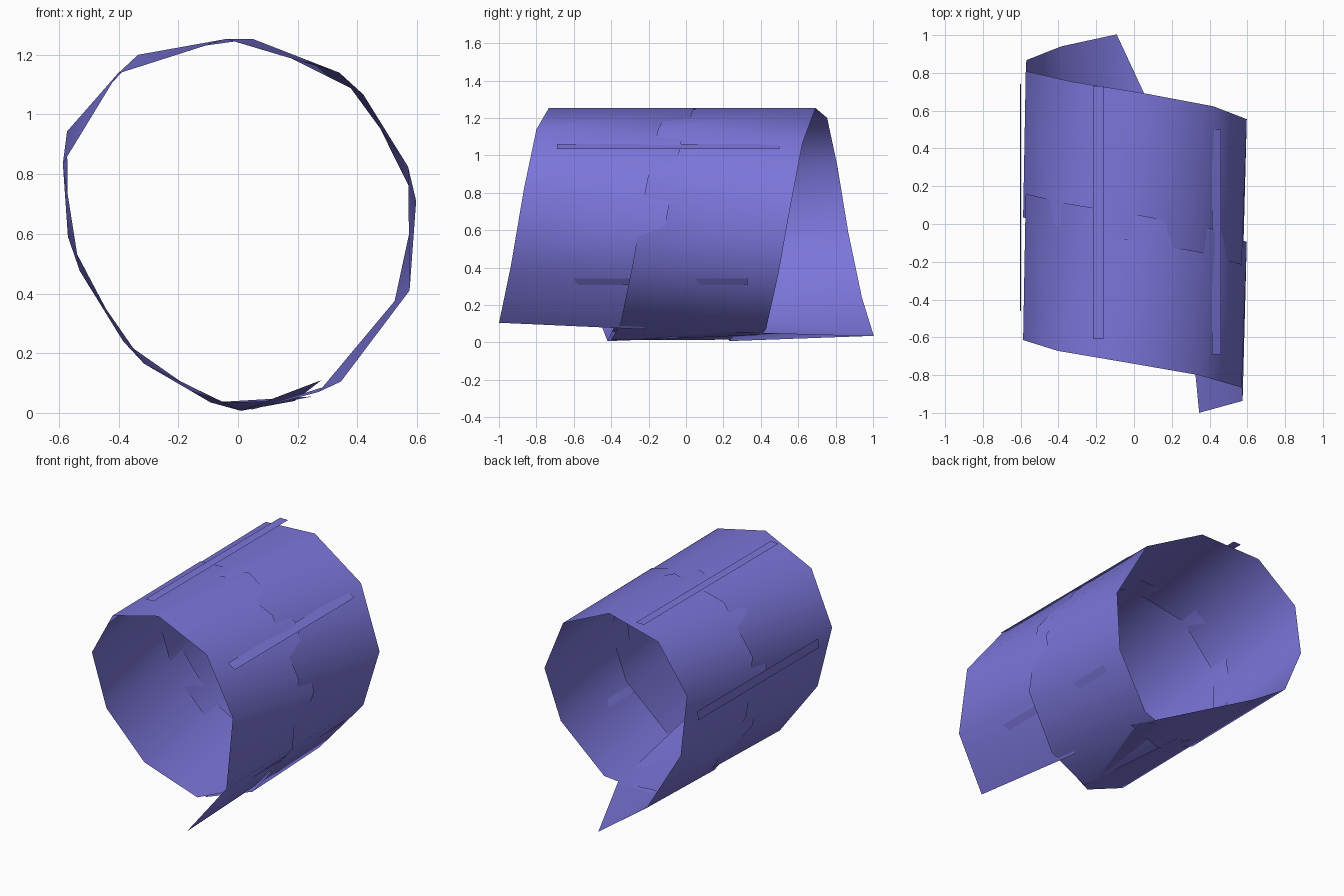
import bpy, bmesh
from math import sin, cos, atan2, degrees, radians

if "Cube" in bpy.data.objects:
    bpy.data.objects.remove(bpy.data.objects["Cube"])

CZ = 0.63          # axis height
PITCH = 0.00177    # rise along y per degree of winding
BAND = 0.78        # width of each wound band

violet = bpy.data.materials.new("violet blue")
violet.diffuse_color = (0.20, 0.18, 0.70, 1)
violet.use_nodes = True
violet.node_tree.nodes["Principled BSDF"].inputs["Base Color"].default_value = violet.diffuse_color

# Ten-sided winding, slightly irregular: corners (x, z) of the front edge
# and of the back edge of each band
FRONT = [(.345, .105), (.575, .41), (.57, .825), (.34, 1.14), (-.04, 1.253),
         (-.403, 1.137), (-.587, .835), (-.53, .475), (-.315, .165), (.01, .007)]
BACK = [(.27, .07), (.525, .375), (.597, .71), (.42, 1.067), (.05, 1.253),
        (-.335, 1.2), (-.573, .943), (-.57, .59), (-.385, .24), (-.092, .035)]


def rows_for(front, back, y0, y1):
    """Pair the corners; y grows with the winding angle."""
    rows = []
    turn = {0: None, 1: None}
    for pair in zip(front, back):
        pts = []
        for k, (x, z) in enumerate(pair):
            deg = degrees(atan2(z - CZ, x))
            while turn[k] is not None and deg < turn[k] - 1:
                deg += 360
            turn[k] = deg
            base = (y0 + (deg + 57) * PITCH) if k == 0 else (y1 + (deg + 63) * PITCH)
            pts.append((x, base, z))
        rows.append(tuple(pts))
    return rows


def sheet(name, rows):
    """Open smooth sheet from pairs of (front point, back point)."""
    bm = bmesh.new()
    verts = [(bm.verts.new(p), bm.verts.new(q)) for p, q in rows]
    for (a, b), (c, d) in zip(verts, verts[1:]):
        f = bm.faces.new((a, c, d, b))
        f.smooth = True
    bmesh.ops.remove_doubles(bm, verts=bm.verts, dist=0.0001)
    bm.normal_update()
    # Faces look away from the tube axis
    for f in bm.faces:
        m = f.calc_center_median()
        if f.normal.x * m.x + f.normal.z * (m.z - CZ) < 0:
            f.normal_flip()
    me = bpy.data.meshes.new(name)
    bm.to_mesh(me)
    bm.free()
    me.materials.append(violet)
    ob = bpy.data.objects.new(name, me)
    bpy.context.collection.objects.link(ob)


# Front band: winds up from lower right, over the top and round underneath
sheet("front_band", rows_for(FRONT + [(.28, .11)], BACK + [(.19, .04)],
                             -1.0, 0.43 - BAND + 0.13))

# Back band: same winding, overlapping the first, starting underneath
# and ending in a slanted tip
sheet("back_band", rows_for([(.05, .012)] + FRONT + [(.25, .055)],
                            [(-.02, .015)] + BACK + [BACK[-1]],
                            -1.0 + 0.65, 0.43))


# Thin strips lying along the tube: x, z, tangent direction, y range
def strip(name, x, z, tangent, y0, y1, w=0.056):
    a = radians(tangent)
    dx, dz = cos(a) * w / 2, sin(a) * w / 2
    sheet(name, [((x - dx, y0, z - dz), (x - dx, y1, z - dz)),
                 ((x + dx, y0, z + dz), (x + dx, y1, z + dz))])


strip("top_strip", -0.19, 1.267, 0, -0.61, 0.73)
strip("left_strip", -0.60, 0.80, 84, -0.46, 0.74)
strip("upper_right_strip", 0.437, 1.048, -30, -0.69, 0.50)
strip("lower_right_strip", 0.500, 0.325, 52, -0.82, 0.33, 0.045)
